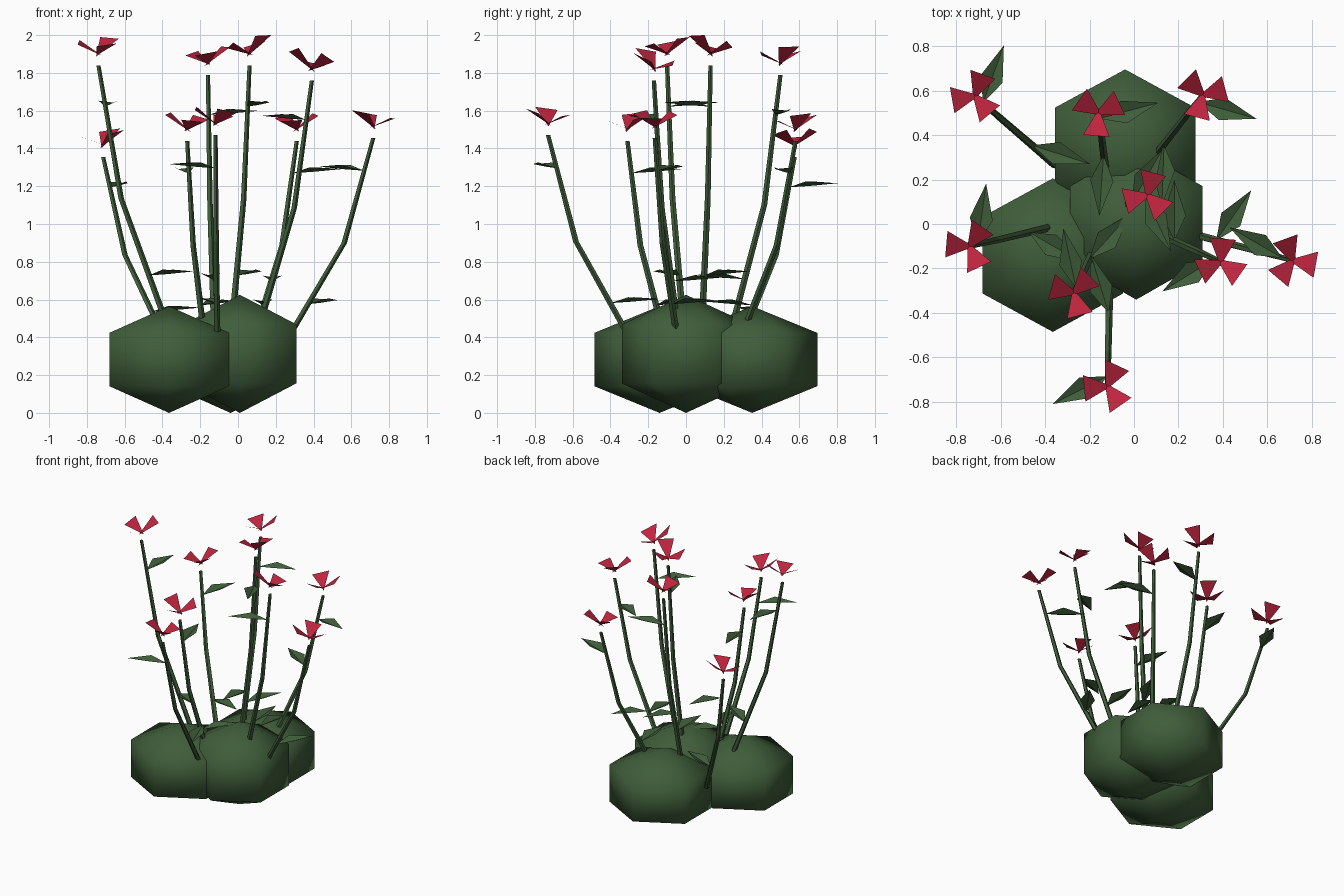
import bpy, bmesh, math
from mathutils import Vector

if "Cube" in bpy.data.objects:
    bpy.data.objects.remove(bpy.data.objects["Cube"])


def material(name, rgb):
    m = bpy.data.materials.new(name)
    m.diffuse_color = (*rgb, 1)
    m.use_nodes = True
    m.node_tree.nodes["Principled BSDF"].inputs["Base Color"].default_value = m.diffuse_color
    return m


GREEN = material("leaf green", (0.05, 0.11, 0.042))
RED = material("petal red", (0.52, 0.018, 0.048))


def finish(name, bm, mat, smooth=False):
    me = bpy.data.meshes.new(name)
    bm.to_mesh(me)
    bm.free()
    me.materials.append(mat)
    for p in me.polygons:
        p.use_smooth = smooth
    ob = bpy.data.objects.new(name, me)
    bpy.context.collection.objects.link(ob)
    return ob


# Bush clump: six sided, three ring rounded mass
def bush(name, cx, cy, rx, ry, height):
    bm = bmesh.new()
    bmesh.ops.create_uvsphere(bm, u_segments=6, v_segments=3, radius=1)
    # find the ring corners, then turn them so one faces +y and one -y
    corner = next(v.co for v in bm.verts if abs(v.co.z) < 0.9)
    turn = math.pi / 2 - math.atan2(corner.y, corner.x)
    for v in bm.verts:
        r = math.hypot(v.co.x, v.co.y)
        x = y = 0.0
        if r > 0.1:
            a = math.atan2(v.co.y, v.co.x) + turn
            x, y = math.cos(a), math.sin(a)
        v.co = (cx + x * rx, cy + y * ry, (v.co.z + 1) * height / 2)
    finish(name, bm, GREEN, True)


bush("bush_left", -0.365, -0.14, 0.365, 0.345, 0.565)
bush("bush_right", 0.01, 0.0, 0.345, 0.34, 0.625)
bush("bush_back", -0.04, 0.35, 0.365, 0.345, 0.565)


# Stem: tapered five sided tube through base, bend and tip
def stem(name, points):
    bm = bmesh.new()
    n, rings = 5, []
    for p, r in zip(points, (0.019, 0.016, 0.012)):
        rings.append([bm.verts.new((p[0] + r * math.cos(math.tau * i / n),
                                    p[1] + r * math.sin(math.tau * i / n), p[2]))
                      for i in range(n)])
    for a, b in zip(rings, rings[1:]):
        for i in range(n):
            j = (i + 1) % n
            bm.faces.new((a[i], a[j], b[j], b[i]))
    bm.faces.new(rings[0][::-1])
    bm.faces.new(rings[-1])
    finish(name, bm, GREEN)


# Leaf: pointed blade folded along its midrib, rising a little to its tip
def leaf(name, a, angle):
    d = math.radians(angle)
    out = Vector((math.cos(d), math.sin(d), 0))
    side = Vector((-out.y, out.x, 0)) * 0.052
    up = Vector((0, 0, 0.024))
    mid = a + out * 0.115 + up * 0.3
    bm = bmesh.new()
    va, vm, vb, vl, vr = [bm.verts.new(c) for c in
                          (a, mid, a + out * 0.275 + up * 0.9,
                           mid + side + up, mid - side + up)]
    for f in ((va, vm, vl), (vm, vb, vl), (va, vr, vm), (vm, vr, vb)):
        bm.faces.new(f)
    finish(name, bm, GREEN)


# Flower: three flat petals whose points cross in the middle, cup tilted
def flower(name, c, angle, tilt_x, tilt_y):
    bm = bmesh.new()
    for k in range(3):
        d = math.radians(angle + 120 * k)
        pts = []
        for r, o, z in ((-0.02, 0, 0.05), (0.12, -0.52, 0.125), (0.12, 0.52, 0.125)):
            x, y = r * math.cos(d + o), r * math.sin(d + o)
            pts.append(c + Vector((x, y, z + x * tilt_x + y * tilt_y)))
        bm.faces.new([bm.verts.new(p) for p in pts])
    finish(name, bm, RED)


# Each plant: stem tip, headings of flower, upper leaf and lower leaf, cup tilt
plants = [
    (-0.74, -0.10, 1.84, 55, 82, -30, 0.05, 0.2),
    (-0.715, 0.575, 1.355, 70, 70, -18, 0.2, 0.1),
    (-0.27, -0.31, 1.44, 165, 102, 48, -0.15, 0.15),
    (-0.16, 0.50, 1.79, 25, 15, -94, 0.2, 0.1),
    (-0.12, -0.73, 1.47, 65, 207, 107, -0.15, -0.15),
    (0.06, 0.13, 1.84, 75, -65, 60, 0.25, -0.2),
    (0.31, 0.58, 1.44, 15, -16, -92, 0.1, 0.15),
    (0.39, -0.17, 1.76, 85, 212, 90, -0.25, -0.3),
    (0.715, -0.165, 1.455, 110, 150, 55, -0.2, 0.0),
]
for i, (x, y, z, turn, upper, lower, tx, ty) in enumerate(plants, 1):
    # stems fan out from a small cluster inside the bushes
    tip = Vector((x, y, z))
    base = Vector((0.41 * x - 0.062, 0.41 * y + 0.03, 0.235 * z))
    bend = base.lerp(tip, 0.68)
    bend.z = 0.617 * z
    stem(f"stem_{i}", (base, bend, tip))
    flower(f"flower_{i}", tip, turn, tx, ty)
    leaf(f"upper_leaf_{i}", bend.lerp(tip, 0.69), upper)
    leaf(f"lower_leaf_{i}", base.lerp(bend, 0.42), lower)
